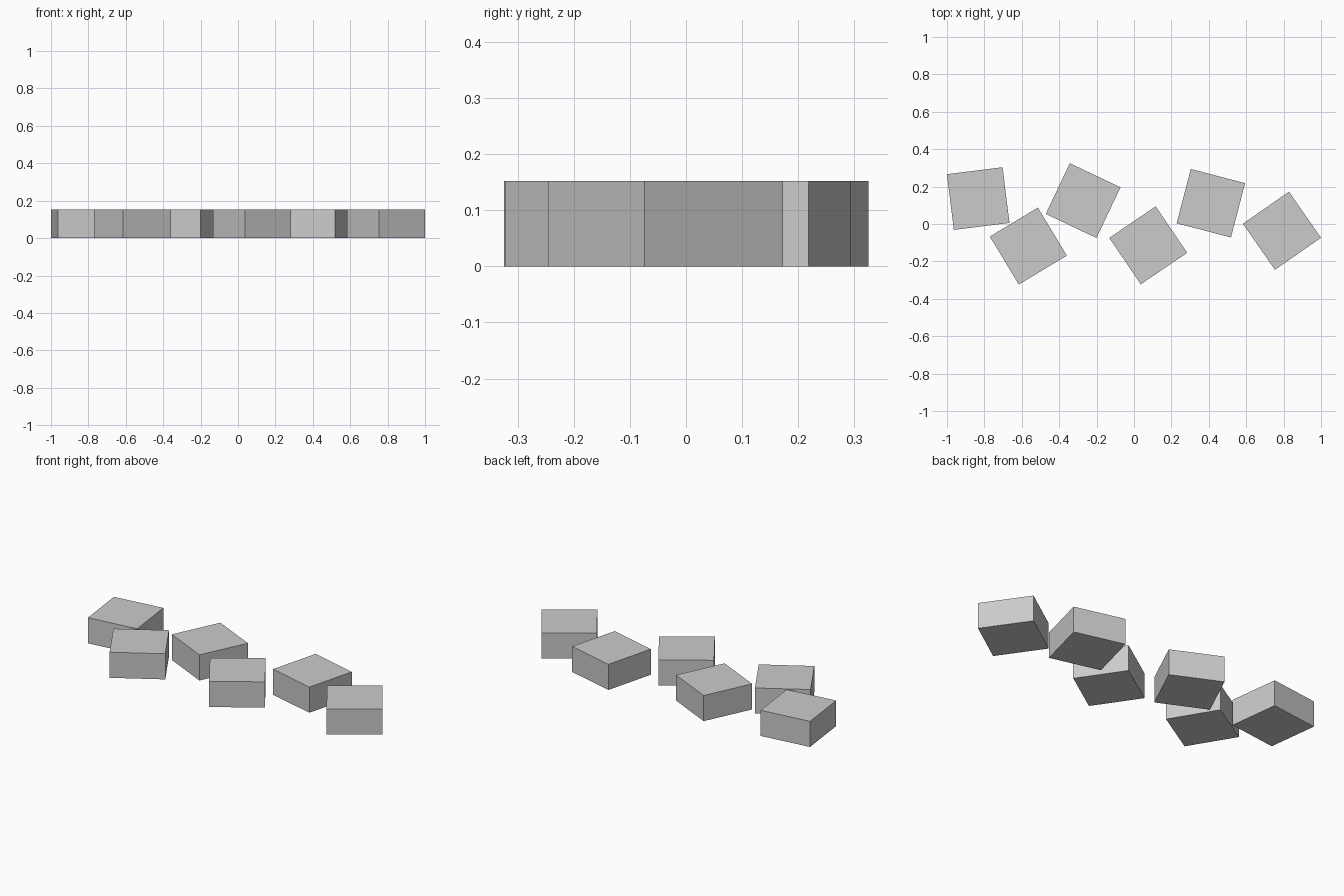
import bpy
import math

if "Cube" in bpy.data.objects:
    bpy.data.objects.remove(bpy.data.objects["Cube"], do_unlink=True)

SIDE, HEIGHT = 0.30, 0.152

# Single stone grey
grey = bpy.data.materials.new("stone_grey")
grey.use_nodes = True
colour = (0.6, 0.6, 0.6, 1.0)
grey.diffuse_color = colour
grey.node_tree.nodes["Principled BSDF"].inputs["Base Color"].default_value = colour


def add_slab(name, x, y, turn):
    """Square block standing on the ground, turned about z in degrees."""
    bpy.ops.mesh.primitive_cube_add(size=1, location=(x, y, HEIGHT / 2),
                                    rotation=(0, 0, math.radians(turn)))
    slab = bpy.context.object
    slab.name = name
    slab.scale = (SIDE, SIDE, HEIGHT)
    slab.data.materials.append(grey)


# Staggered row of stepping stones, from the right end to the left end
stones = [
    (-0.833, 0.136, 7.1),
    (-0.565, -0.118, 31.1),
    (-0.272, 0.125, -25.4),
    (0.076, -0.114, 34.2),
    (0.411, 0.111, -14.6),
    (0.791, -0.036, 34.8),
]
for i, (x, y, turn) in enumerate(stones, 1):
    add_slab(f"stepping_stone_{i}", x, y, turn)
